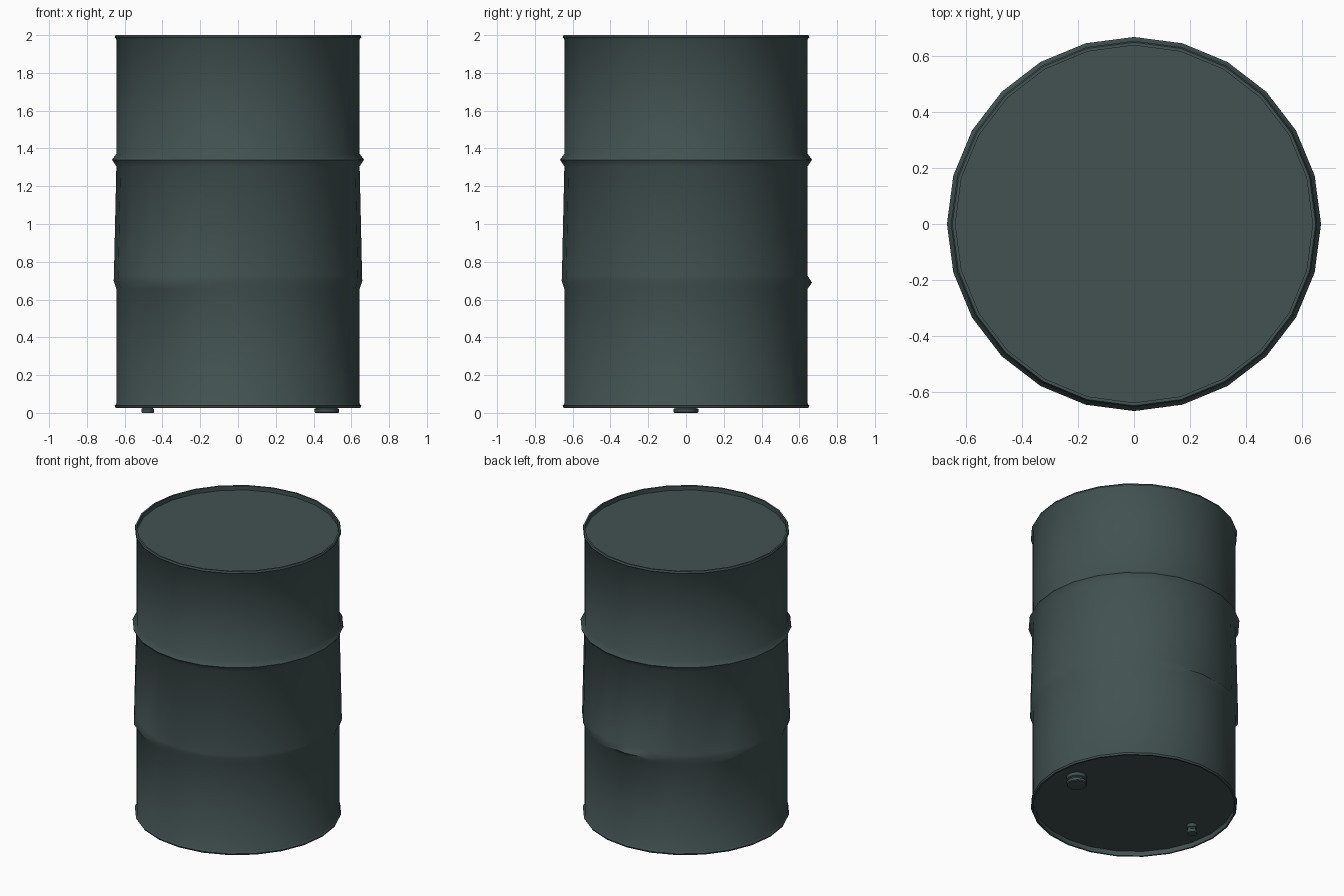
import bpy, bmesh, math

if "Cube" in bpy.data.objects:
    bpy.data.objects.remove(bpy.data.objects["Cube"])

SIDES = 24
metal = bpy.data.materials.new("dark slate paint")
metal.diffuse_color = (0.054, 0.084, 0.082, 1.0)
metal.use_nodes = True
metal.node_tree.nodes["Principled BSDF"].inputs["Base Color"].default_value = metal.diffuse_color


def revolve(name, profile_at, sides, centre=(0, 0), angle=40):
    """Revolve a profile (bottom to top); profile_at(i) gives column i. Ends are capped."""
    bm = bmesh.new()
    cols = []
    for i in range(sides):
        a = 2 * math.pi * i / sides
        cols.append([bm.verts.new((centre[0] + r * math.cos(a),
                                   centre[1] + r * math.sin(a), z))
                     for r, z in profile_at(i)])
    for i in range(sides):
        c, d = cols[i], cols[(i + 1) % sides]
        for k in range(len(c) - 1):
            bm.faces.new((c[k], d[k], d[k + 1], c[k + 1]))
    bm.faces.new([c[0] for c in reversed(cols)])
    bm.faces.new([c[-1] for c in cols])
    me = bpy.data.meshes.new(name)
    bm.to_mesh(me)
    bm.free()
    ob = bpy.data.objects.new(name, me)
    bpy.context.collection.objects.link(ob)
    me.materials.append(metal)
    bpy.ops.object.select_all(action='DESELECT')
    ob.select_set(True)
    bpy.context.view_layer.objects.active = ob
    bpy.ops.object.shade_smooth_by_angle(angle=math.radians(angle))
    return ob


# Drum shell: recessed ends, rolled rims, two hoops; the lower hoop is worn flat on most sides
CRISP = {5, 6, 7, 10, 15, 16}


def drum_profile(i):
    if i in CRISP:
        hoop = [(0.667, 0.69), (0.644, 0.725)]
    else:
        hoop = [(0.658, 0.70), (0.657, 0.725)]
    return [(0.637, 0.06), (0.637, 0.027), (0.648, 0.027), (0.653, 0.038), (0.644, 0.05),
            (0.644, 0.657)] + hoop + [
            (0.644, 1.305), (0.667, 1.34), (0.644, 1.372),
            (0.644, 1.977), (0.653, 1.989), (0.648, 2.0), (0.637, 2.0), (0.637, 1.97)]


revolve("drum_shell", drum_profile, SIDES, angle=50)


# Filler caps under the drum: grooved plugs, one large and one small
def filler_cap(name, x, r):
    prof = [(r * 0.93, 0.0), (r, 0.005), (r, 0.021), (r * 0.85, 0.025),
            (r * 0.85, 0.034), (r, 0.038), (r, 0.062)]
    revolve(name, lambda i: prof, 12, (x, 0))


filler_cap("large_filler_cap", 0.47, 0.065)
filler_cap("small_filler_cap", -0.478, 0.033)
